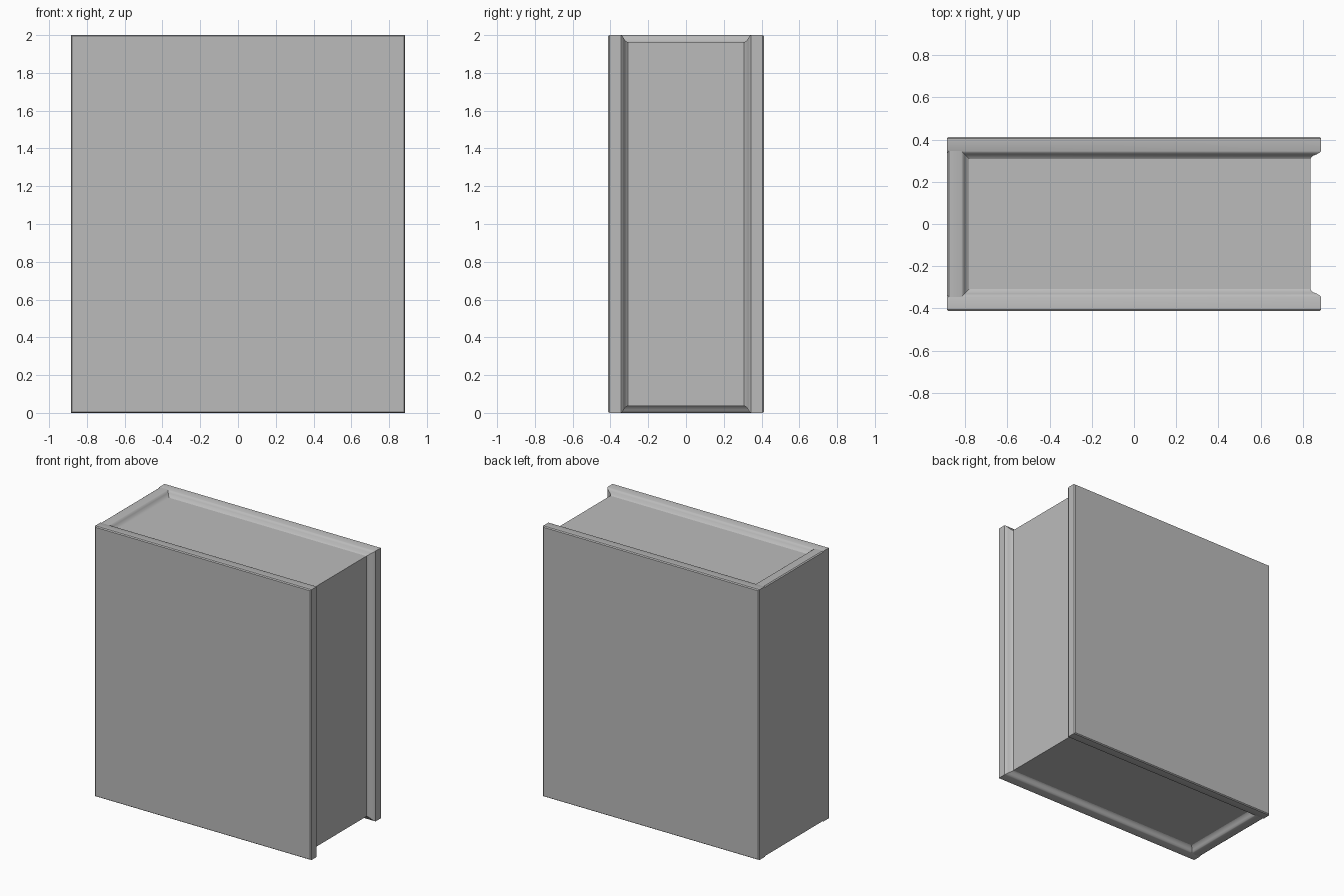
import bpy, bmesh, math

if "Cube" in bpy.data.objects:
    bpy.data.objects.remove(bpy.data.objects["Cube"])

X, Y, H = 0.885, 0.413, 2.0       # half length, half depth, height
RIM = 0.068                       # flat rim width of the cover
FORE, HEAD = 0.05, 0.037          # how far the pages sit back

grey = bpy.data.materials.new("plain_grey")
grey.use_nodes = True
grey.diffuse_color = (0.5, 0.5, 0.5, 1)
grey.node_tree.nodes["Principled BSDF"].inputs["Base Color"].default_value = (0.5, 0.5, 0.5, 1)

# depth from the outer face, and share of the set-back reached there
PROFILE = [(0.008, 0), (RIM, 0), (RIM + 0.007, 0.1), (RIM + 0.015, 0.4),
           (RIM + 0.023, 0.8), (RIM + 0.037, 1)]


def loft(name, rings):
    """Skin a list of four-cornered rings and cap both ends."""
    bm = bmesh.new()
    loops = [[bm.verts.new(p) for p in ring] for ring in rings]
    for a, b in zip(loops, loops[1:]):
        for i in range(4):
            j = (i + 1) % 4
            bm.faces.new((a[i], a[j], b[j], b[i]))
    bm.faces.new(loops[0])
    bm.faces.new(loops[-1])
    bmesh.ops.recalc_face_normals(bm, faces=bm.faces)
    mesh = bpy.data.meshes.new(name)
    bm.to_mesh(mesh)
    bm.free()
    mesh.materials.append(grey)
    ob = bpy.data.objects.new(name, mesh)
    bpy.context.collection.objects.link(ob)
    bpy.ops.object.select_all(action="DESELECT")
    ob.select_set(True)
    bpy.context.view_layer.objects.active = ob
    bpy.ops.object.shade_smooth_by_angle(angle=math.radians(35))


def board_ring(side, depth, x0, x1, dz):
    y = side * (Y - depth)
    return [(x0, y, dz), (x1, y, dz), (x1, y, H - dz), (x0, y, H - dz)]


def spine_ring(depth, half, dz):
    x = depth - X
    return [(x, -half, dz), (x, half, dz), (x, half, H - dz), (x, -half, H - dz)]


# Cover boards, with softened outer edges and a fillet down to the pages
for name, side in (("front_cover", -1), ("back_cover", 1)):
    rings = [board_ring(side, 0, 0.006 - X, X - 0.006, 0.006)]
    rings += [board_ring(side, d, -X, X - FORE * t, HEAD * t) for d, t in PROFILE]
    loft(name, rings)

# Spine, fitted between the boards
inner = Y - RIM
loft("spine", [spine_ring(0, inner, 0.006)] +
     [spine_ring(d, inner, HEAD * t) for d, t in PROFILE])

# Page block
half = inner - 0.015
loft("page_block", [[(x, -half, HEAD), (x, half, HEAD), (x, half, H - HEAD), (x, -half, H - HEAD)]
                    for x in (RIM - X, X - FORE)])
